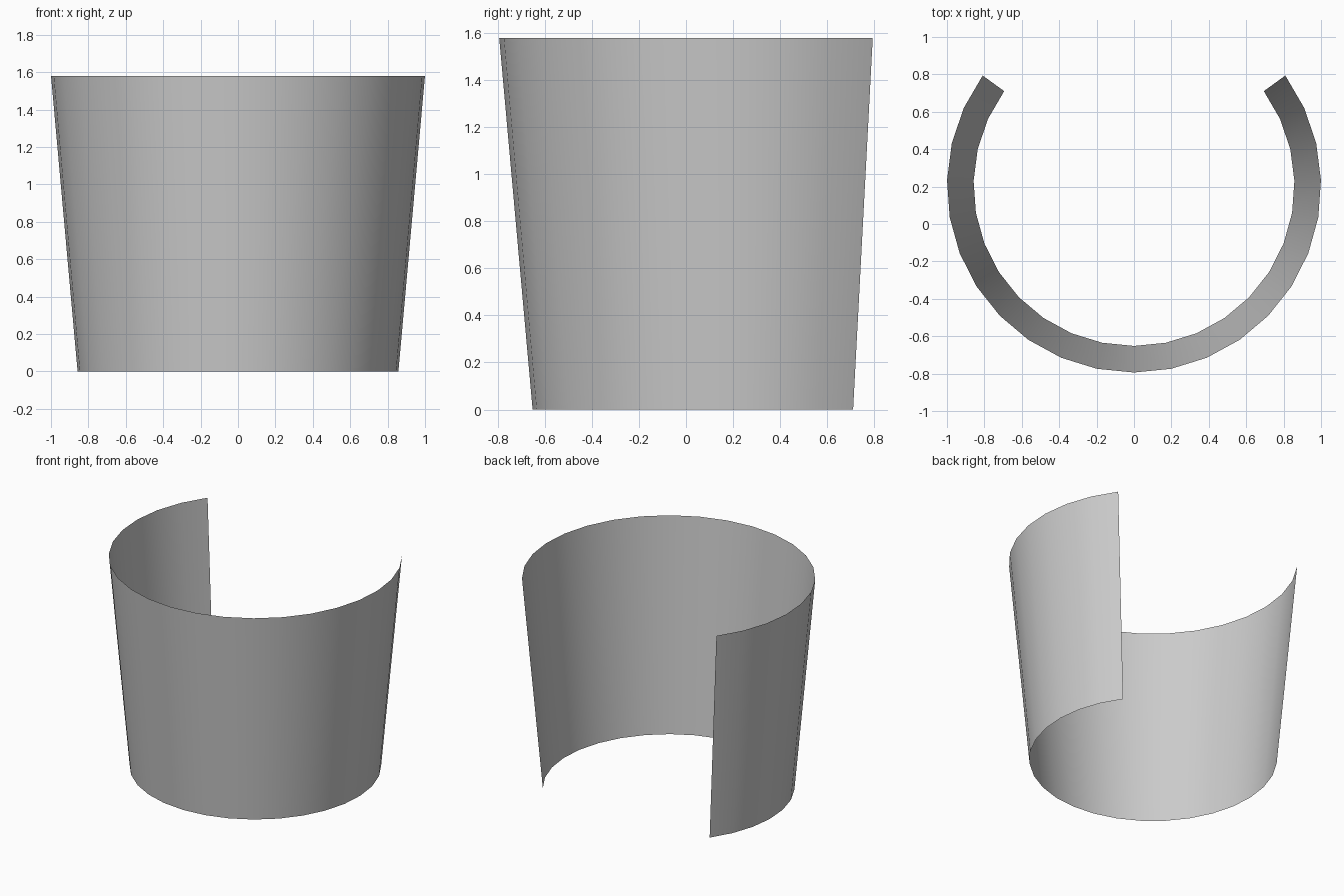
import bpy, bmesh, math

if "Cube" in bpy.data.objects:
    bpy.data.objects.remove(bpy.data.objects["Cube"])

# Open tapered sheet: 70% of a cone wall, gap facing the back
R_TOP, R_BOTTOM, HEIGHT = 1.0, 0.858, 1.58
ARC, SEGMENTS = math.radians(252), 22
CENTRE_Y = 0.206

bm = bmesh.new()
columns = []
for i in range(SEGMENTS + 1):
    a = -math.pi / 2 - ARC / 2 + ARC * i / SEGMENTS
    columns.append([
        bm.verts.new((r * math.cos(a), CENTRE_Y + r * math.sin(a), z))
        for r, z in ((R_BOTTOM, 0), (R_TOP, HEIGHT))])
for (b0, t0), (b1, t1) in zip(columns, columns[1:]):
    bm.faces.new((b0, b1, t1, t0)).smooth = True

mesh = bpy.data.meshes.new("tapered_wall")
bm.to_mesh(mesh)
bm.free()
wall = bpy.data.objects.new("tapered_wall", mesh)
bpy.context.collection.objects.link(wall)
